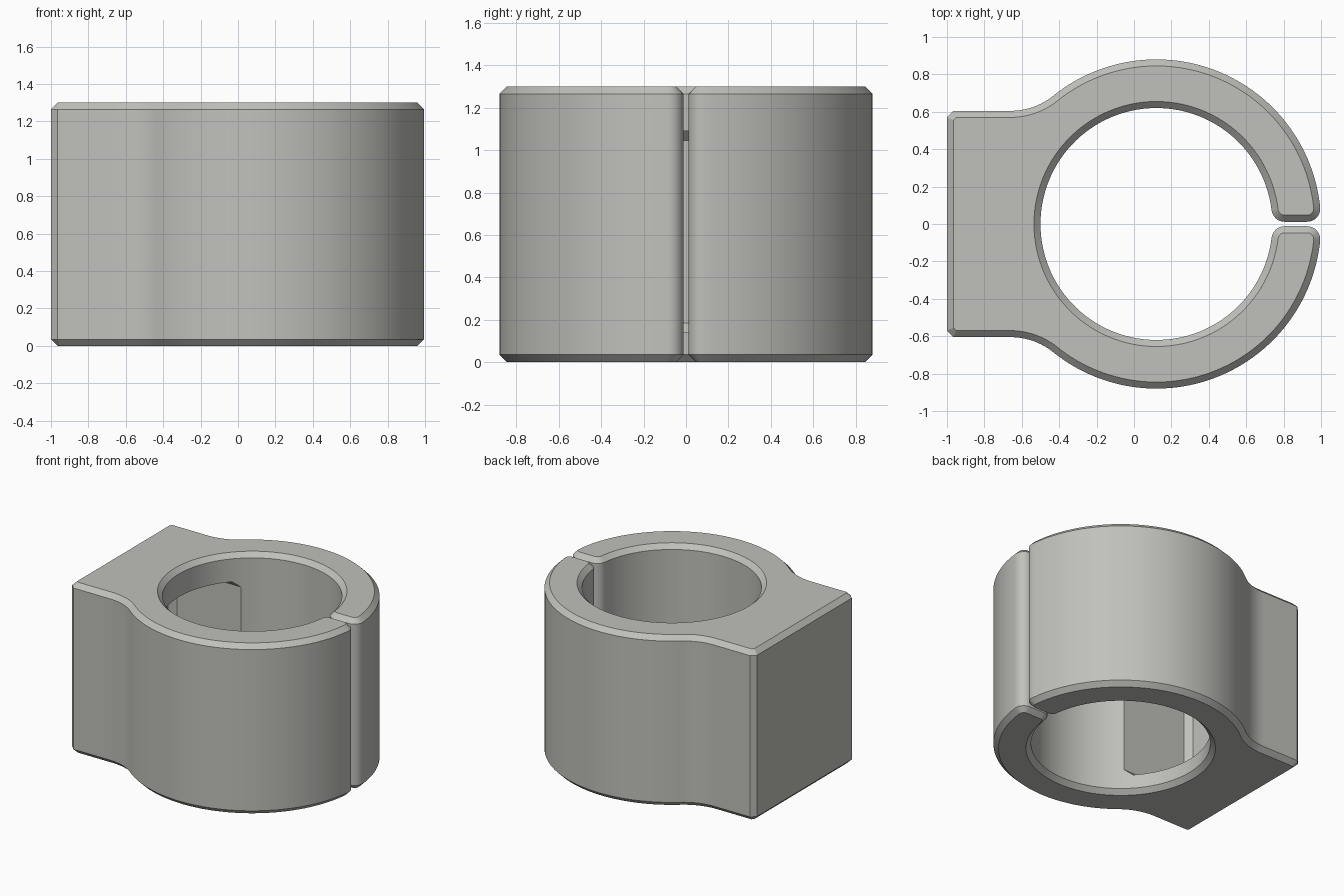
import bpy, bmesh, math
from mathutils import Vector

if "Cube" in bpy.data.objects:
    bpy.data.objects.remove(bpy.data.objects["Cube"])

CX = 0.12                   # bore centre
R_OUT, R_IN = 0.88, 0.62    # collar radii
GAP, TIP = 0.012, 0.07      # half slot width, tip rounding
HALF, HEIGHT, CH = 0.605, 1.30, 0.035

grey = bpy.data.materials.new("warm grey")
grey.diffuse_color = (0.53, 0.53, 0.50, 1)
grey.use_nodes = True
grey.node_tree.nodes["Principled BSDF"].inputs["Base Color"].default_value = grey.diffuse_color


def arc(cx, cy, r, a0, a1, n):
    return [Vector((cx + r * math.cos(a0 + (a1 - a0) * i / n),
                    cy + r * math.sin(a0 + (a1 - a0) * i / n))) for i in range(n + 1)]


def clip_outline():
    """Closed counter-clockwise outline of the split collar with its mounting block."""
    ty = GAP + TIP
    xi = math.sqrt((R_IN + TIP) ** 2 - ty ** 2)
    xo = math.sqrt((R_OUT - TIP) ** 2 - ty ** 2)
    ai, ao = math.atan2(ty, xi), math.atan2(ty, xo)
    # concave blend between the collar and the block
    bx, br = -0.66, 0.364
    by = HALF + br
    ab = math.atan2(by, bx - CX)
    half = arc(CX, 0, R_IN, math.pi, ai, 56)
    half += arc(CX + xi, ty, TIP, ai - math.pi, -math.pi / 2, 8)[1:]
    half += arc(CX + xo, ty, TIP, -math.pi / 2, ao, 8)
    half += arc(CX, 0, R_OUT, ao, ab, 56)[1:]
    half += arc(bx, by, br, ab - math.pi, -math.pi / 2, 12)[1:]
    half += [Vector((-1 + CH, HALF)), Vector((-1, HALF - CH))]
    return half + [Vector((p.x, -p.y)) for p in reversed(half[1:])]


def inset(pts, d):
    """Move every outline point inwards by d, mitred."""
    out = []
    for i, p in enumerate(pts):
        e0 = (p - pts[i - 1]).normalized()
        e1 = (pts[(i + 1) % len(pts)] - p).normalized()
        n0, n1 = Vector((-e0.y, e0.x)), Vector((-e1.y, e1.x))
        out.append(p + (n0 + n1) * d / (1 + n0.dot(n1)))
    return out


def make_object(name, bm):
    bmesh.ops.recalc_face_normals(bm, faces=bm.faces)
    mesh = bpy.data.meshes.new(name)
    bm.to_mesh(mesh)
    bm.free()
    mesh.materials.append(grey)
    ob = bpy.data.objects.new(name, mesh)
    bpy.context.collection.objects.link(ob)
    return ob


# Split collar: chamfered extrusion of the outline
full = clip_outline()
small = inset(full, CH)
bm = bmesh.new()
rings = [[bm.verts.new((p.x, p.y, z)) for p in pts] for pts, z in
         ((small, 0), (full, CH), (full, HEIGHT - CH), (small, HEIGHT))]
for lo, hi in zip(rings, rings[1:]):
    for i in range(len(lo)):
        j = (i + 1) % len(lo)
        bm.faces.new((lo[i], lo[j], hi[j], hi[i]))
bm.faces.new(rings[0][::-1])
bm.faces.new(rings[-1])
collar = make_object("split_collar", bm)

# Pocket: chamfered box cut from the bore into the block
x0, x1, hy, z0, z1 = -0.88, CX, 0.46, 0.14, 1.09
bm = bmesh.new()
bmesh.ops.create_cube(bm, size=1)
for v in bm.verts:
    v.co = ((x0 + x1) / 2 + v.co.x * (x1 - x0), v.co.y * 2 * hy,
            (z0 + z1) / 2 + v.co.z * (z1 - z0))
bmesh.ops.bevel(bm, geom=bm.edges[:], offset=0.045, segments=1, affect='EDGES')
cutter = make_object("pocket_cutter", bm)

cut = collar.modifiers.new("pocket", 'BOOLEAN')
cut.object, cut.operation, cut.solver = cutter, 'DIFFERENCE', 'EXACT'
bpy.context.view_layer.objects.active = collar
collar.select_set(True)
bpy.ops.object.modifier_apply(modifier=cut.name)
bpy.data.objects.remove(cutter)

bpy.ops.object.shade_smooth_by_angle(angle=math.radians(25))
